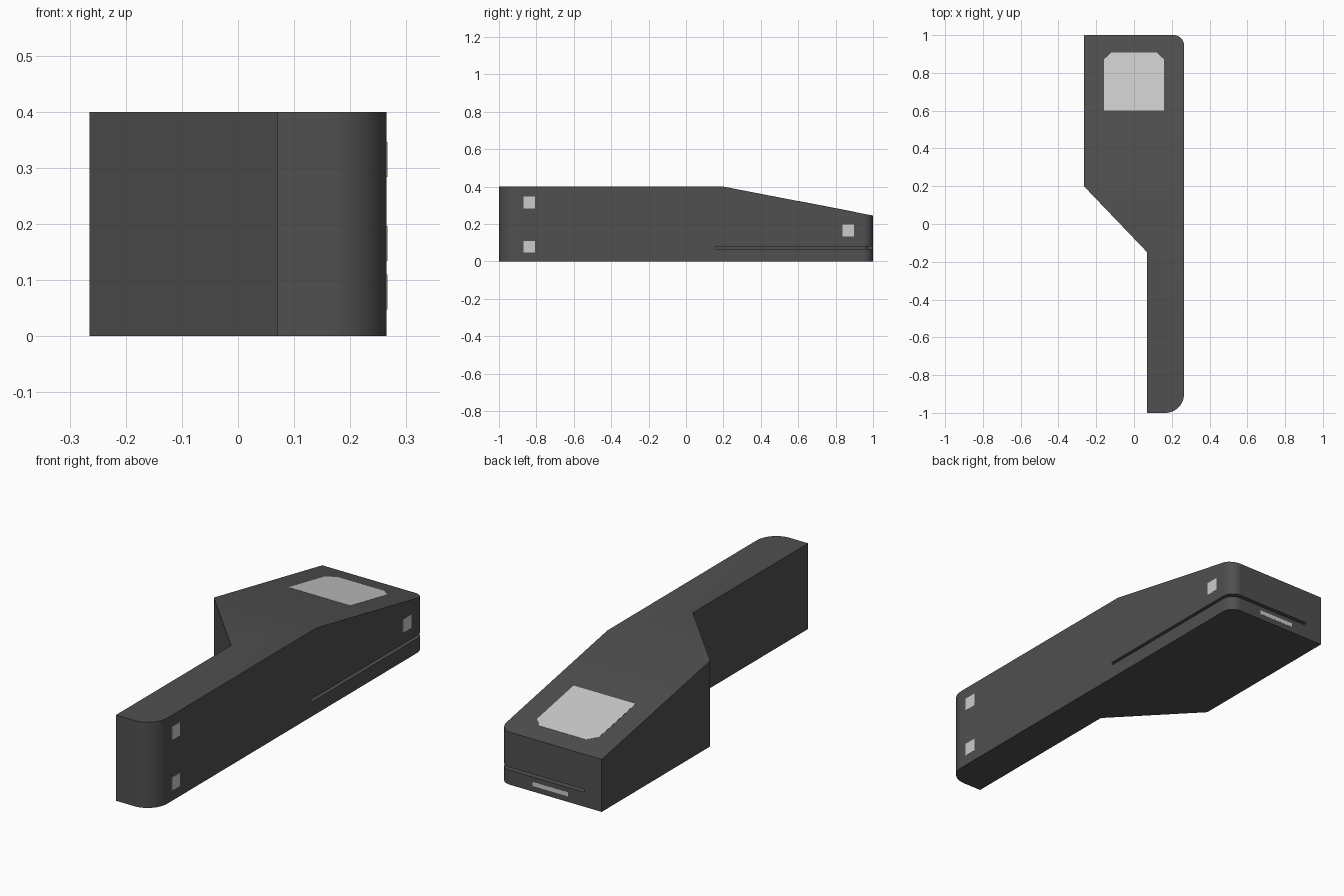
import bpy, bmesh, math
from mathutils import Vector

if "Cube" in bpy.data.objects:
    bpy.data.objects.remove(bpy.data.objects["Cube"])

SLOPE = 0.155 / 0.8


def material(name, v):
    m = bpy.data.materials.new(name)
    m.diffuse_color = (v, v, v, 1)
    m.use_nodes = True
    m.node_tree.nodes["Principled BSDF"].inputs["Base Color"].default_value = m.diffuse_color
    return m


dark = material("dark_grey", 0.08)
light = material("light_grey", 0.6)


def top_z(y):
    return 0.4 - max(0, y - 0.2) * SLOPE


def arc(cx, cy, r, a0, a1, n=12):
    angles = [math.radians(a0 + (a1 - a0) * i / n) for i in range(n + 1)]
    return [(cx + r * math.cos(a), cy + r * math.sin(a)) for a in angles]


def solid(name, bottom, top, caps, mat):
    """Closed solid between two loops; caps lists the index loops of the top faces."""
    bm = bmesh.new()
    b = [bm.verts.new(p) for p in bottom]
    t = [bm.verts.new(p) for p in top]
    n = len(b)
    for i in range(n):
        j = (i + 1) % n
        bm.faces.new((b[i], b[j], t[j], t[i]))
    bm.faces.new(b[::-1])
    for c in caps:
        bm.faces.new([t[i] for i in c])
    bmesh.ops.recalc_face_normals(bm, faces=bm.faces)
    me = bpy.data.meshes.new(name)
    bm.to_mesh(me)
    bm.free()
    me.materials.append(mat)
    ob = bpy.data.objects.new(name, me)
    bpy.context.collection.objects.link(ob)
    return ob


def plate(name, pts, normal):
    """Thin light panel lying just proud of a face."""
    d = Vector(normal).normalized()
    pts = [Vector(p) for p in pts]
    return solid(name, [p - d * 0.003 for p in pts], [p + d * 0.001 for p in pts],
                 [range(len(pts))], light)


# Body: plan outline with two rounded corners and a sloping rear top
first = [(-0.265, 0.2), (0.07, -0.15), (0.07, -1)] + arc(0.165, -0.9, 0.1, -90, 0)
second = [(0.265, 0.2)] + arc(0.21, 0.945, 0.055, 0, 90) + [(-0.265, 1)]
outline = first + second
k, n = len(first), len(outline)
body = solid("body", [(x, y, 0) for x, y in outline],
             [(x, y, top_z(y)) for x, y in outline],
             [list(range(k + 1)), list(range(k, n)) + [0]], dark)

# Slot wrapping round the rear right corner
slot = [(0.3, 0.16), (0.3, 1.05), (-0.177, 1.05), (-0.177, 0.97)]
slot += arc(0.21, 0.945, 0.025, 90, 0) + [(0.235, 0.16)]
cutter = solid("slot_cutter", [(x, y, 0.067) for x, y in slot],
               [(x, y, 0.081) for x, y in slot], [range(len(slot))], dark)
cutter.hide_render = True
cut = body.modifiers.new("slot", 'BOOLEAN')
cut.operation = 'DIFFERENCE'
cut.solver = 'EXACT'
cut.object = cutter
bpy.context.view_layer.objects.active = body
body.select_set(True)
bpy.ops.object.modifier_apply(modifier=cut.name)
bpy.data.objects.remove(cutter)
bpy.ops.object.shade_smooth_by_angle(angle=math.radians(30))
weighted = body.modifiers.new("weighted", 'WEIGHTED_NORMAL')
weighted.keep_sharp = True

# Screen on the sloping top
screen = [(-0.16, 0.6), (0.16, 0.6), (0.16, 0.87), (0.12, 0.908), (-0.12, 0.908), (-0.16, 0.87)]
plate("screen", [(x, y, top_z(y)) for x, y in screen], (0, SLOPE, 1))

# Square buttons on the right side
for name, y, z in (("front_upper_button", -0.837, 0.315),
                   ("front_lower_button", -0.837, 0.079),
                   ("rear_button", 0.867, 0.165)):
    h = 0.031
    plate(name, [(0.265, y - h, z - h), (0.265, y + h, z - h),
                 (0.265, y + h, z + h), (0.265, y - h, z + h)], (1, 0, 0))

# Narrow port on the rear face
plate("rear_port", [(0.092, 1, 0.026), (-0.092, 1, 0.026),
                    (-0.092, 1, 0.046), (0.092, 1, 0.046)], (0, 1, 0))
